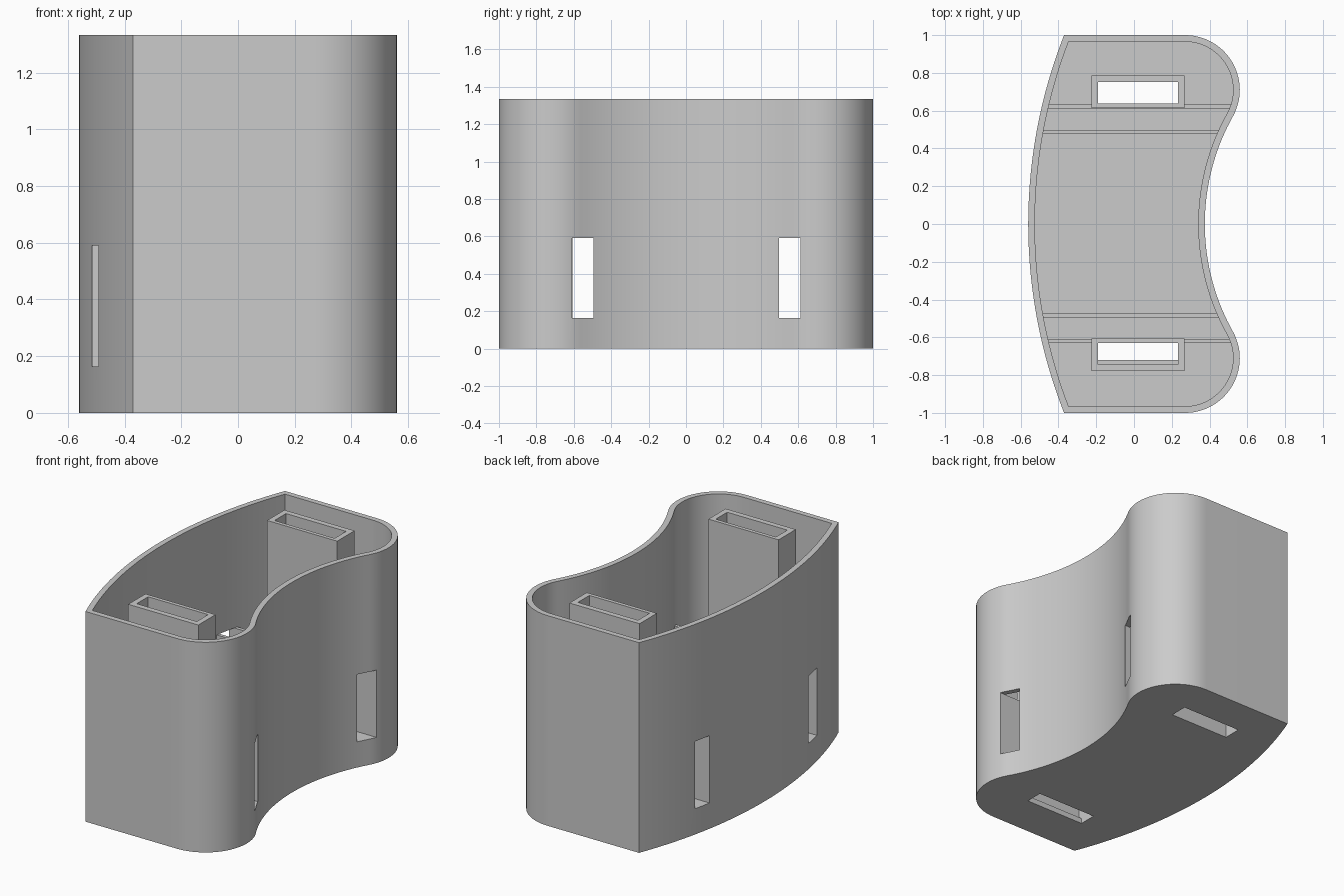
import bpy, bmesh
from math import sin, cos, asin, atan2, pi

if "Cube" in bpy.data.objects:
    bpy.data.objects.remove(bpy.data.objects["Cube"])

HEIGHT, WALL = 1.333, 0.035

grey = bpy.data.materials.new("plain_grey")
grey.use_nodes = True
grey.diffuse_color = (0.6, 0.6, 0.6, 1)
grey.node_tree.nodes["Principled BSDF"].inputs["Base Color"].default_value = (0.6, 0.6, 0.6, 1)


def arc(cx, cy, r, start, end, steps):
    angles = [start + (end - start) * i / steps for i in range(steps + 1)]
    return [(cx + r * cos(a), cy + r * sin(a)) for a in angles]


def outline(inset):
    """Curved plan: bowed back, straight ends, rounded lobes, hollow face."""
    bow_x, bow_r = 2.17, 2.73 - inset
    lobe_x, lobe_y, lobe_r = 0.27, 0.71, 0.29 - inset
    hollow_x, hollow_r = 1.54, 1.165 + inset
    tangent = atan2(lobe_y, hollow_x - lobe_x)
    half = asin((1 - inset) / bow_r)
    pts = arc(lobe_x, -lobe_y, lobe_r, -pi / 2, tangent, 28)
    pts += arc(hollow_x, 0, hollow_r, pi + tangent, pi - tangent, 36)[1:-1]
    pts += arc(lobe_x, lobe_y, lobe_r, -tangent, pi / 2, 28)
    pts += arc(bow_x, 0, bow_r, pi - half, pi + half, 40)
    return pts


def prism(name, pts, z0, z1):
    bm = bmesh.new()
    base = bm.faces.new([bm.verts.new((x, y, z0)) for x, y in pts])
    top = bmesh.ops.extrude_face_region(bm, geom=[base])["geom"]
    verts = [v for v in top if isinstance(v, bmesh.types.BMVert)]
    bmesh.ops.translate(bm, verts=verts, vec=(0, 0, z1 - z0))
    bmesh.ops.recalc_face_normals(bm, faces=bm.faces)
    mesh = bpy.data.meshes.new(name)
    bm.to_mesh(mesh)
    bm.free()
    mesh.materials.append(grey)
    ob = bpy.data.objects.new(name, mesh)
    bpy.context.collection.objects.link(ob)
    return ob


def box(name, x0, x1, y0, y1, z0, z1):
    return prism(name, [(x0, y0), (x1, y0), (x1, y1), (x0, y1)], z0, z1)


def activate(ob):
    bpy.ops.object.select_all(action='DESELECT')
    ob.select_set(True)
    bpy.context.view_layer.objects.active = ob


def boolean(ob, cutter, operation='DIFFERENCE'):
    mod = ob.modifiers.new("cut", 'BOOLEAN')
    mod.operation, mod.solver, mod.object = operation, 'EXACT', cutter
    activate(ob)
    bpy.ops.object.modifier_apply(modifier=mod.name)
    bpy.data.objects.remove(cutter)


# Open-topped shell with a thin floor
shell = prism("curved_shell", outline(0), 0, HEIGHT)
boolean(shell, prism("cavity", outline(WALL), WALL, HEIGHT + 0.2))
parts = [shell]

# Each side: label, tube slot, floor slot, cross slot (y ranges)
sides = [
    ("back", (0.637, 0.752), (0.637, 0.752), (0.498, 0.612)),
    ("front", (-0.744, -0.63), (-0.72, -0.607), (-0.609, -0.495)),
]
SLOT_X = (-0.19, 0.232)
SLOT_Z = (0.163, 0.59)

for label, tube, floor, cross in sides:
    # Slots through the floor and through both long walls
    boolean(shell, box("floor_cut", *SLOT_X, *floor, -0.1, 0.1))
    boolean(shell, box("wall_cut", -1, 1, *cross, *SLOT_Z))

    # Upright strap tube, flush with the rim
    guide = box(label + "_strap_tube", SLOT_X[0] - WALL, SLOT_X[1] + WALL,
                tube[0] - 0.024 if label == "back" else tube[0] - WALL,
                tube[1] + WALL if label == "back" else tube[1] + 0.024,
                WALL, HEIGHT)
    boolean(guide, box("tube_cut", *SLOT_X, *tube, -0.1, HEIGHT + 0.2))
    parts.append(guide)

    # Open-topped channel joining the two wall slots
    channel = box(label + "_strap_channel", -1, 1, cross[0] - 0.022,
                  cross[1] + 0.022, WALL, SLOT_Z[1])
    boolean(channel, prism("trim", outline(0.03), -0.1, HEIGHT), 'INTERSECT')
    boolean(channel, box("channel_cut", -2, 2, *cross, SLOT_Z[0], 1))
    parts.append(channel)

for ob in parts:
    activate(ob)
    bpy.ops.object.shade_smooth_by_angle()
